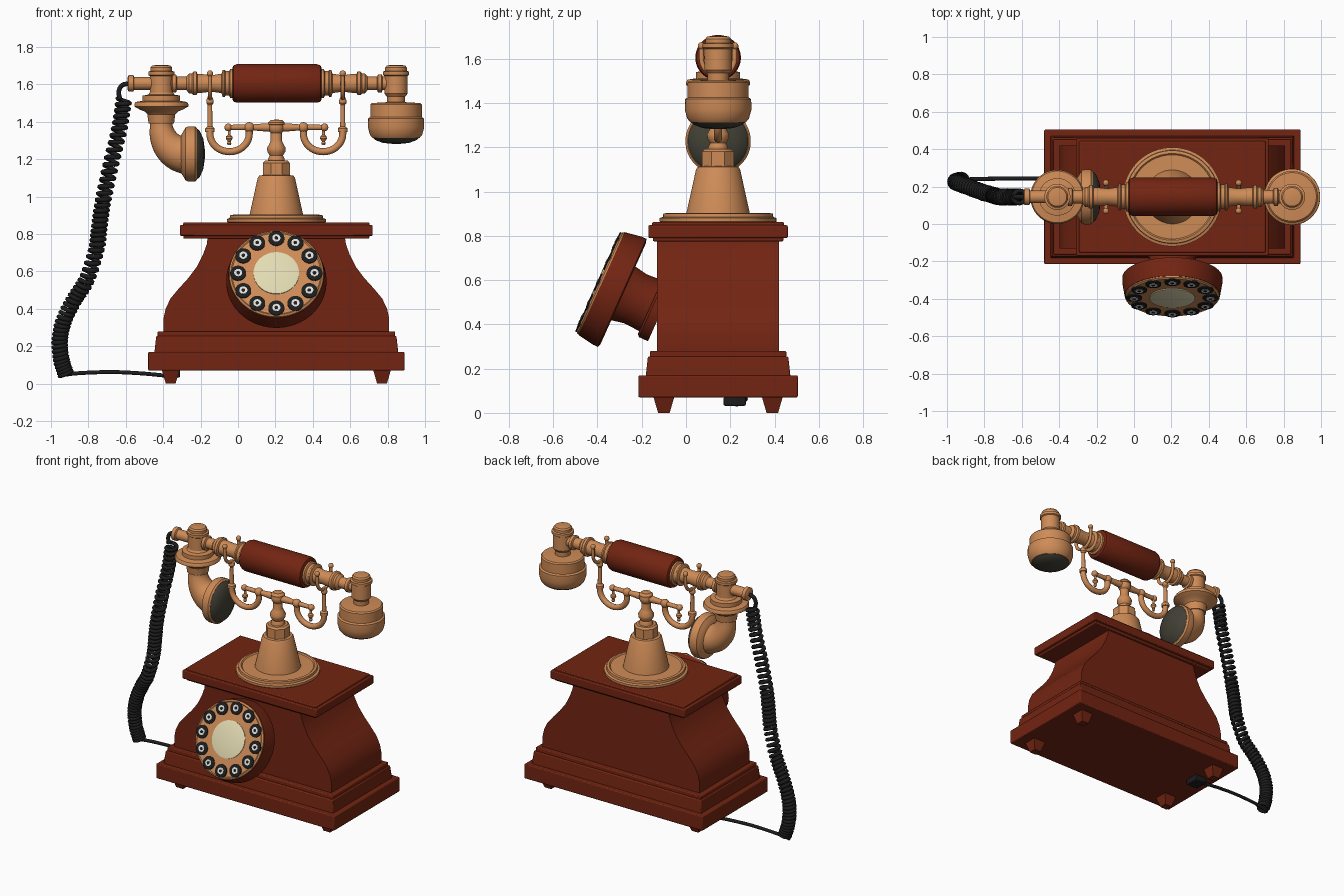
import bpy, bmesh, math
from mathutils import Vector

cube = bpy.data.objects.get("Cube")
if cube:
    bpy.data.objects.remove(cube, do_unlink=True)

CX, CY = 0.205, 0.145          # centre of the cabinet
UP, RIGHT = Vector((0, 0, 1)), Vector((1, 0, 0))


def material(name, r, g, b):
    m = bpy.data.materials.new(name)
    m.use_nodes = True
    m.diffuse_color = (r, g, b, 1)
    m.node_tree.nodes["Principled BSDF"].inputs["Base Color"].default_value = (r, g, b, 1)
    return m


wood = material("red_wood", 0.17, 0.018, 0.006)
brass = material("warm_brass", 0.62, 0.26, 0.095)
black = material("black", 0.012, 0.012, 0.013)
grille = material("dark_olive", 0.055, 0.052, 0.036)
cream = material("cream", 0.77, 0.71, 0.45)
white = material("white", 0.75, 0.75, 0.72)


def finish(name, bm, mat, bevel=0):
    bmesh.ops.recalc_face_normals(bm, faces=bm.faces)
    me = bpy.data.meshes.new(name)
    bm.to_mesh(me)
    bm.free()
    me.materials.append(mat)
    ob = bpy.data.objects.new(name, me)
    bpy.context.collection.objects.link(ob)
    if bevel:
        mod = ob.modifiers.new("Bevel", 'BEVEL')
        mod.width, mod.segments = bevel, 2
    return ob


def lathe(name, profile, origin, mat, axis=UP, segs=40):
    """Turn a list of (radius, height) points about an axis."""
    bm = bmesh.new()
    rings = []
    for r, h in profile:
        rings.append([bm.verts.new((r * math.cos(t), r * math.sin(t), h))
                      for t in (math.tau * (i + 0.5) / segs for i in range(segs))])
    for a, b in zip(rings, rings[1:]):
        for i in range(segs):
            j = (i + 1) % segs
            bm.faces.new((a[i], a[j], b[j], b[i]))
    bm.faces.new(rings[0])
    bm.faces.new(rings[-1])
    ob = finish(name, bm, mat)
    ob.location = origin
    ob.rotation_euler = Vector(axis).to_track_quat('Z', 'Y').to_euler()
    return ob


def block(name, loc, half_x, half_y, z0, z1, mat, taper=0.0, bevel=0.006):
    """Box from z0 to z1 whose top is drawn in by taper."""
    bm = bmesh.new()
    bmesh.ops.create_cube(bm, size=2)
    for v in bm.verts:
        inset = taper if v.co.z > 0 else 0
        v.co = (v.co.x * (half_x - inset), v.co.y * (half_y - inset), z1 if v.co.z > 0 else z0)
    ob = finish(name, bm, mat, bevel)
    ob.location = (loc[0], loc[1], 0)
    return ob


def ball(name, loc, r, mat):
    bm = bmesh.new()
    bmesh.ops.create_uvsphere(bm, u_segments=16, v_segments=10, radius=r)
    finish(name, bm, mat).location = loc


def tube(name, points, r, mat, radii=None, res=3):
    cu = bpy.data.curves.new(name, 'CURVE')
    cu.dimensions = '3D'
    cu.bevel_depth, cu.bevel_resolution, cu.use_fill_caps = r, res, True
    sp = cu.splines.new('POLY')
    sp.points.add(len(points) - 1)
    for i, p in enumerate(points):
        sp.points[i].co = (*p, 1)
        sp.points[i].radius = radii[i] if radii else 1
    sp.use_smooth = True
    cu.materials.append(mat)
    ob = bpy.data.objects.new(name, cu)
    bpy.context.collection.objects.link(ob)


def smooth_path(points, steps):
    """Catmull-Rom curve through the points."""
    p = [Vector(q) for q in points]
    p = [2 * p[0] - p[1]] + p + [2 * p[-1] - p[-2]]
    out = []
    for a, b, c, d in zip(p, p[1:], p[2:], p[3:]):
        for k in range(steps):
            t = k / steps
            out.append(0.5 * (2 * b + (c - a) * t + (2 * a - 5 * b + 4 * c - d) * t * t
                              + (3 * b - a - 3 * c + d) * t ** 3))
    return out + [p[-2]]


# Cabinet: plinth, waisted body and lid
mid = (CX, CY)
block("plinth", mid, 0.685, 0.36, 0.07, 0.17, wood)
block("plinth_step", mid, 0.652, 0.327, 0.165, 0.255, wood, 0.01)
block("plinth_moulding", mid, 0.635, 0.308, 0.25, 0.28, wood)
half = [(0.603, 0.27), (0.603, 0.35), (0.592, 0.4), (0.566, 0.455), (0.52, 0.51), (0.47, 0.565),
        (0.425, 0.625), (0.392, 0.69), (0.372, 0.745), (0.366, 0.79)]
outline = half + [(-x, z) for x, z in reversed(half)]
bm = bmesh.new()
face = bm.faces.new([bm.verts.new((CX + x, CY - 0.275, z)) for x, z in outline])
new = bmesh.ops.extrude_face_region(bm, geom=[face])["geom"]
bmesh.ops.translate(bm, verts=[v for v in new if isinstance(v, bmesh.types.BMVert)], vec=(0, 0.55, 0))
finish("cabinet_body", bm, wood)
block("lid_lower", mid, 0.497, 0.295, 0.775, 0.80, wood)
block("lid", mid, 0.515, 0.315, 0.79, 0.848, wood)
block("lid_top", mid, 0.498, 0.298, 0.84, 0.862, wood)
for sx in (-1, 1):
    for sy in (-1, 1):
        foot = block("foot", (CX + sx * 0.565, CY + sy * 0.245), 0.026, 0.026, 0, 0.075, wood, -0.022, 0)

# Dial, tilted upward on a short neck
n = Vector((0, -0.912, 0.41)).normalized()
v = RIGHT.cross(n) * -1
back = Vector((CX, -0.283, 0.54))
lathe("dial_flange", [(0.152, -0.19), (0.152, -0.145), (0.14, -0.135)], back, wood, n)
lathe("dial_neck", [(0.128, -0.16), (0.122, -0.06), (0.135, 0.01)], back, wood, n)
lathe("dial_case", [(0.25, 0), (0.268, 0.006), (0.268, 0.03), (0.255, 0.108)], back, wood, n, 56)
lathe("dial_plate", [(0.252, 0.1), (0.252, 0.115), (0.242, 0.122), (0.236, 0.118), (0.14, 0.122)],
      back, brass, n, 56)
lathe("dial_centre", [(0.122, 0.115), (0.122, 0.127), (0.112, 0.13)], back, cream, n)
for k in range(12):
    a = math.tau * k / 12
    spot = back + 0.204 * (math.cos(a) * RIGHT + math.sin(a) * v) + 0.118 * n
    lathe("finger_hole", [(0.043, 0), (0.043, 0.008), (0.039, 0.01)], spot, black, n, 20)
    lathe("finger_mark", [(0.022, 0.009), (0.022, 0.012)], spot, white, n, 14)
    lathe("finger_mark_middle", [(0.01, 0.01), (0.01, 0.0135)], spot, black, n, 10)

# Pedestal
base = (CX, CY, 0)
lathe("pedestal_plate", [(0.255, 0.855), (0.265, 0.865), (0.265, 0.88), (0.25, 0.885), (0.248, 0.9),
                         (0.232, 0.903), (0.225, 0.896), (0.14, 0.898)], base, brass, segs=56)
lathe("pedestal_cone", [(0.146, 0.89), (0.142, 0.91), (0.1, 1.1), (0.092, 1.112), (0.07, 1.115)], base, brass)
lathe("pedestal_collar", [(0.078, 1.11), (0.078, 1.18), (0.066, 1.192)], base, brass, segs=8)
lathe("pedestal_post", [(0.045, 1.18), (0.045, 1.2), (0.036, 1.22), (0.048, 1.24), (0.05, 1.26), (0.036, 1.285),
                        (0.03, 1.3), (0.03, 1.38), (0.045, 1.385), (0.045, 1.395), (0.03, 1.41)], base, brass)

# Cross arm and the two cradle hooks
lathe("cross_arm", [(0.014, -0.26), (0.016, -0.13), (0.022, -0.06), (0.022, 0.06), (0.016, 0.13), (0.014, 0.26)],
      (CX, CY, 1.37), brass, RIGHT, 16)
ball("arm_hub", (CX, CY, 1.37), 0.043, brass)
for s in (-1, 1):
    ball("arm_bead", (CX + s * 0.145, CY, 1.37), 0.028, brass)
    ball("arm_tip", (CX + s * 0.257, CY, 1.37), 0.021, brass)
    lathe("arm_drop", [(0.008, 1.275), (0.012, 1.285), (0.008, 1.295), (0.019, 1.31), (0.017, 1.322), (0.008, 1.33),
                       (0.008, 1.36)], (CX + s * 0.252, CY, 0), brass, segs=14)
    arc = [math.pi * i / 20 for i in range(21)]
    hook = [(CX + s * (0.25 - 0.105 * math.cos(t)), CY, 1.335 - 0.095 * math.sin(t)) for t in arc]
    post_x = CX + s * 0.355
    tube("cradle_hook", [(CX + s * 0.145, CY, 1.37)] + hook + [(post_x, CY, 1.37)], 0.019, brass)
    lathe("cradle_post", [(0.026, 1.345), (0.026, 1.365), (0.014, 1.375), (0.012, 1.49), (0.02, 1.5),
                          (0.02, 1.515), (0.012, 1.535)], (post_x, CY, 0), brass, segs=16)
    fork = [(post_x, CY - 0.075 * math.cos(t), 1.6 - 0.075 * math.sin(t)) for t in arc]
    tube("cradle_fork", [(post_x, CY - 0.075, 1.65)] + fork + [(post_x, CY + 0.075, 1.65)], 0.011, brass)
    for sy in (-1, 1):
        ball("fork_tip", (post_x, CY + sy * 0.075, 1.658), 0.017, brass)

# Handset grip and turned stems
grip_x = 0.2085
lathe("handset_grip", [(0.085, -0.238), (0.097, -0.232), (0.103, -0.215), (0.103, 0.215), (0.097, 0.232),
                       (0.085, 0.238)], (grip_x, CY, 1.605), wood, RIGHT)
stem = [(0.078, 0.235), (0.078, 0.25), (0.066, 0.256), (0.066, 0.275), (0.073, 0.28), (0.073, 0.29), (0.052, 0.297),
        (0.044, 0.35), (0.05, 0.4), (0.05, 0.425), (0.063, 0.43), (0.063, 0.447), (0.053, 0.455), (0.053, 0.47),
        (0.036, 0.485), (0.036, 0.535), (0.048, 0.54), (0.048, 0.56), (0.036, 0.565), (0.036, 0.63)]
for s in (-1, 1):
    lathe("handset_stem", stem, (grip_x, CY, 1.605), brass, RIGHT * s)
lathe("cord_socket", [(0.034, 0), (0.034, 0.145), (0.044, 0.15), (0.044, 0.175), (0.03, 0.182)],
      (-0.41, CY, 1.605), brass, -RIGHT)
EAR_X, MOUTH_X = 0.845, -0.41
for x in (EAR_X, MOUTH_X):
    lathe("handset_head", [(0.05, 1.535), (0.062, 1.55), (0.062, 1.645), (0.07, 1.65), (0.07, 1.668), (0.058, 1.672),
                           (0.058, 1.69), (0.05, 1.7), (0.028, 1.704)], (x, CY, 0), brass)

# Earpiece bell
lathe("earpiece", [(0.05, 1.56), (0.048, 1.505), (0.13, 1.5), (0.138, 1.492), (0.138, 1.425), (0.15, 1.418),
                   (0.151, 1.37), (0.14, 1.33), (0.125, 1.312)], (EAR_X, CY, 0), brass)
lathe("earpiece_grille", [(0.127, 1.318), (0.11, 1.302), (0.07, 1.287), (0.02, 1.282)], (EAR_X, CY, 0), grille)

# Mouthpiece saucer, elbow and cup
lathe("mouth_saucer", [(0.06, 1.56), (0.07, 1.545), (0.1, 1.54), (0.1, 1.512), (0.138, 1.506), (0.145, 1.495),
                       (0.145, 1.482), (0.115, 1.465), (0.09, 1.455), (0.075, 1.44), (0.068, 1.39)],
      (MOUTH_X, CY, 0), brass)
bend = [math.pi / 2 * i / 14 for i in range(15)]
elbow = [(-0.28 - 0.13 * math.cos(t), CY, 1.38 - 0.152 * math.sin(t)) for t in bend]
tube("mouth_elbow", [(MOUTH_X, CY, 1.45)] + elbow, 0.06, brass,
     [1] + [1 + 0.8 * i / 14 for i in range(15)], 6)
lathe("mouth_cup", [(0.1, -0.305), (0.125, -0.29), (0.142, -0.28), (0.148, -0.265), (0.148, -0.23), (0.138, -0.22)],
      (0, CY, 1.228), brass, RIGHT)
lathe("mouth_grille", [(0.14, -0.225), (0.125, -0.205), (0.08, -0.185), (0.02, -0.177)],
      (0, CY, 1.228), grille, RIGHT)

# Coiled cord, its lead-in and the flat run to the plug
tube("cord_lead", smooth_path([(-0.58, CY, 1.605), (-0.62, CY, 1.595), (-0.638, CY, 1.56), (-0.63, CY, 1.52)], 6),
     0.013, black)
spine = smooth_path([(-0.61, CY, 1.52), (-0.635, CY, 1.36), (-0.68, CY, 1.17), (-0.72, CY, 0.985),
                     (-0.74, 0.15, 0.85), (-0.757, 0.155, 0.72), (-0.81, 0.17, 0.555), (-0.875, 0.195, 0.45),
                     (-0.93, 0.215, 0.34), (-0.953, 0.225, 0.235), (-0.945, 0.23, 0.13), (-0.92, 0.235, 0.05)], 60)
TURNS = 54
coil = []
for i, p in enumerate(spine):
    t = (spine[min(i + 1, len(spine) - 1)] - spine[max(i - 1, 0)]).normalized()
    side = Vector((0, 1, 0)).cross(t).normalized()
    a = math.tau * TURNS * i / (len(spine) - 1)
    coil.append(p + 0.034 * (math.cos(a) * side + math.sin(a) * t.cross(side)))
tube("coiled_cord", coil, 0.0125, black, res=1)
tube("cord_tail", smooth_path([(-0.945, 0.235, 0.045), (-0.85, 0.24, 0.056), (-0.68, 0.243, 0.062),
                               (-0.52, 0.243, 0.055), (-0.38, 0.24, 0.042)], 8), 0.011, black)
block("cord_plug", (-0.355, 0.22), 0.045, 0.05, 0.032, 0.072, black)

# Smooth the turned parts, keeping hard edges
bpy.ops.object.select_all(action='DESELECT')
for ob in bpy.context.collection.objects:
    if ob.type == 'MESH':
        ob.select_set(True)
        bpy.context.view_layer.objects.active = ob
bpy.ops.object.shade_smooth_by_angle(angle=math.radians(35))
